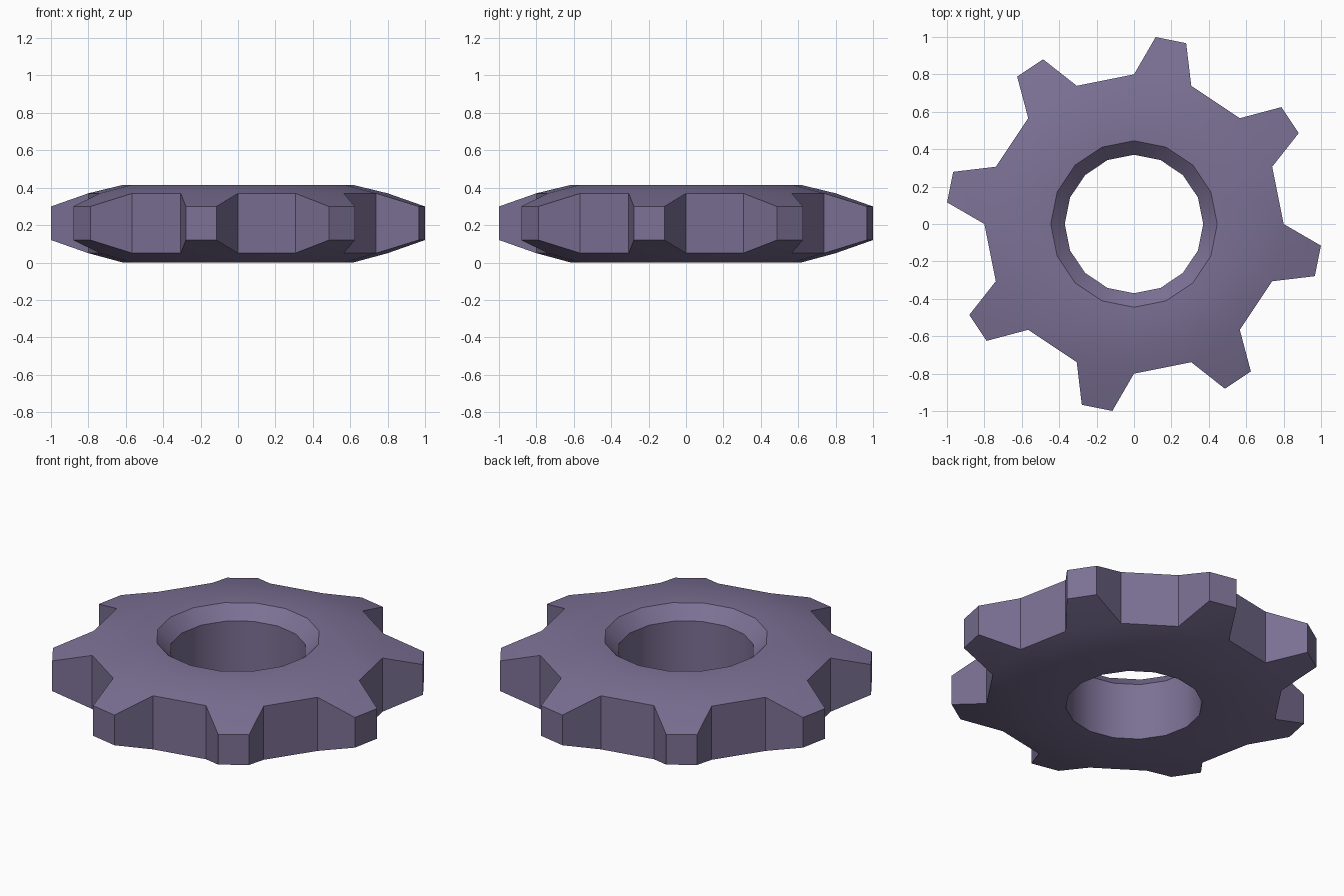
import bpy, bmesh, math

cube = bpy.data.objects.get("Cube")
if cube:
    bpy.data.objects.remove(cube, do_unlink=True)

SEGMENTS = 16
STEP = math.tau / SEGMENTS

# Material
mat = bpy.data.materials.new("dusky purple")
mat.use_nodes = True
color = (0.2, 0.165, 0.3, 1)
mat.diffuse_color = color
mat.node_tree.nodes["Principled BSDF"].inputs["Base Color"].default_value = color

# Ring cross-section (radius, height), starting and ending around the rim wall
section = [(0.8, 0.05), (0.8, 0.37), (0.615, 0.415), (0.445, 0.415),
           (0.37, 0.34), (0.37, 0), (0.615, 0)]

bm = bmesh.new()


def point(radius, angle, z):
    return bm.verts.new((radius * math.cos(angle), radius * math.sin(angle), z))


rings = [[point(r, i * STEP, z) for i in range(SEGMENTS)] for r, z in section]

# Sweep the section round the axis
rim = []
for k, ring in enumerate(rings):
    upper = rings[(k + 1) % len(rings)]
    for i in range(SEGMENTS):
        j = (i + 1) % SEGMENTS
        face = bm.faces.new((ring[i], ring[j], upper[j], upper[i]))
        if k == 0:
            rim.append(face)

# Tapered, skewed tooth on every other rim face
for i in range(1, SEGMENTS, 2):
    base = list(rim[i].verts)
    start, end = i * STEP + math.radians(6.4), (i + 1) * STEP - math.radians(6.6)
    tip = [point(1.006, a, z) for a, z in
           ((start, 0.12), (end, 0.12), (end, 0.3), (start, 0.3))]
    bm.faces.remove(rim[i])
    for a in range(4):
        b = (a + 1) % 4
        bm.faces.new((base[a], base[b], tip[b], tip[a]))
    bm.faces.new(tip)

bmesh.ops.recalc_face_normals(bm, faces=bm.faces)
mesh = bpy.data.meshes.new("toothed_ring")
bm.to_mesh(mesh)
bm.free()
mesh.materials.append(mat)

gear = bpy.data.objects.new("toothed_ring", mesh)
bpy.context.collection.objects.link(gear)
bpy.ops.object.select_all(action="DESELECT")
gear.select_set(True)
bpy.context.view_layer.objects.active = gear
bpy.ops.object.shade_smooth_by_angle(angle=math.radians(30))
